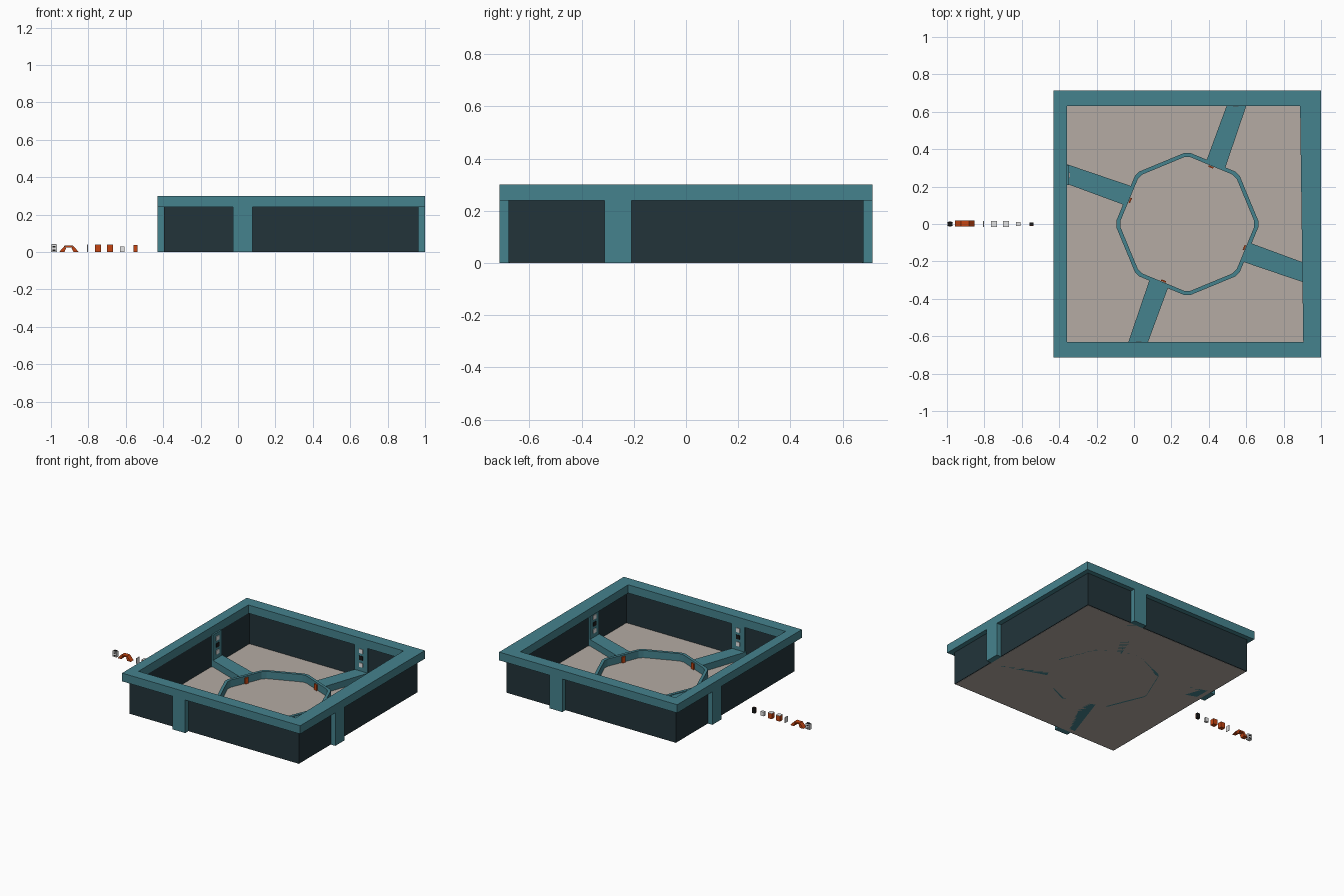
import bpy, bmesh, math
from mathutils import Matrix

if "Cube" in bpy.data.objects:
    bpy.data.objects.remove(bpy.data.objects["Cube"])

CX = 0.285  # tray centre on x


def mat(name, rgb):
    m = bpy.data.materials.new(name)
    m.diffuse_color = (*rgb, 1)
    m.use_nodes = True
    m.node_tree.nodes["Principled BSDF"].inputs["Base Color"].default_value = m.diffuse_color
    return m


TEAL = mat("teal", (0.06, 0.225, 0.27))
DARK = mat("dark_slate", (0.016, 0.034, 0.042))
BEIGE = mat("warm_grey", (0.46, 0.41, 0.37))
ORANGE = mat("orange", (0.56, 0.06, 0.006))
WHITE = mat("white", (0.92, 0.92, 0.92))
BLACK = mat("black", (0.01, 0.01, 0.01))


def finish(name, bm, material, turn=0.0, centre=(0, 0)):
    bmesh.ops.recalc_face_normals(bm, faces=bm.faces)
    bm.transform(Matrix.Translation((centre[0], centre[1], 0)) @ Matrix.Rotation(turn, 4, 'Z'))
    me = bpy.data.meshes.new(name)
    bm.to_mesh(me)
    bm.free()
    me.materials.append(material)
    ob = bpy.data.objects.new(name, me)
    bpy.context.collection.objects.link(ob)
    return ob


def prism(name, pts, z0, z1, material, **kw):
    """Vertical prism from a flat outline."""
    bm = bmesh.new()
    lo = [bm.verts.new((x, y, z0)) for x, y in pts]
    hi = [bm.verts.new((x, y, z1)) for x, y in pts]
    bm.faces.new(lo[::-1])
    bm.faces.new(hi)
    n = len(pts)
    for i in range(n):
        j = (i + 1) % n
        bm.faces.new((lo[i], lo[j], hi[j], hi[i]))
    return finish(name, bm, material, **kw)


def box(name, x0, x1, y0, y1, z0, z1, material, **kw):
    return prism(name, [(x0, y0), (x1, y0), (x1, y1), (x0, y1)], z0, z1, material, **kw)


def frame(name, outer, inner, z0, z1, material):
    """Closed band between two outlines of equal length."""
    bm = bmesh.new()
    rings = [[bm.verts.new((x, y, z)) for x, y in pts]
             for pts, z in ((outer, z0), (outer, z1), (inner, z1), (inner, z0))]
    n = len(outer)
    for k in range(4):
        a, b = rings[k], rings[(k + 1) % 4]
        for i in range(n):
            j = (i + 1) % n
            bm.faces.new((a[i], a[j], b[j], b[i]))
    return finish(name, bm, material, centre=(CX, 0))


def square(h):
    return [(-h, -h), (h, -h), (h, h), (-h, h)]


def octagon(r):
    """Octagon with slightly clipped corners."""
    return [(r * math.cos(a), r * math.sin(a))
            for k in range(8) for a in (k * math.pi / 4 - 0.045, k * math.pi / 4 + 0.045)]


# Tray: floor, walls and overhanging rim
box("tray_floor", -0.675, 0.675, -0.675, 0.675, 0.0, 0.012, BEIGE, centre=(CX, 0))
frame("tray_wall", square(0.68), square(0.645), 0.001, 0.245, DARK)
frame("tray_rim", square(0.715),
      [(-0.643, -0.63), (0.62, -0.63), (0.603, 0.63), (-0.643, 0.63)], 0.24, 0.30, TEAL)

# Central ring
frame("centre_ring", octagon(0.38), octagon(0.358), 0.0, 0.065, TEAL)

# Four arms with wall posts, sockets and ring contacts
for k in range(4):
    t = dict(turn=k * math.pi / 2, centre=(CX, 0))
    prism(f"arm_{k}", [(0.292, -0.20), (0.645, -0.32), (0.645, -0.215), (0.333, -0.10)],
          0.0, 0.06, TEAL, **t)
    box(f"wall_post_{k}", 0.632, 0.715, -0.312, -0.208, 0.0, 0.245, TEAL, **t)
    for i, (z, m) in enumerate(((0.09, WHITE), (0.14, BLACK), (0.19, WHITE))):
        box(f"socket_{k}_{i}", 0.628, 0.634, -0.275, -0.245, z, z + 0.03, m, **t)
    box(f"ring_contact_{k}", 0.326, 0.334, -0.014, 0.014, 0.012, 0.055, ORANGE,
        turn=k * math.pi / 2 - math.pi / 8, centre=(CX, 0))

# Row of loose small parts on the left
W = 0.016
box("end_block", -1.0, -0.967, -W * 0.7, W * 0.7, 0.0, 0.04, WHITE)
for i, z in enumerate((0.006, 0.024)):
    box(f"end_block_slot_{i}", -0.992, -0.975, -W * 0.8, W * 0.8, z, z + 0.008, BLACK)
box("end_block_cap", -0.995, -0.972, -W * 0.6, W * 0.6, 0.039, 0.042, BLACK)


# Small bridge with sloping orange legs and a white hump
def ridge(name, pts, material):
    bm = bmesh.new()
    a = [bm.verts.new((x, -0.014, z)) for x, z in pts]
    b = [bm.verts.new((x, 0.02, z)) for x, z in pts]
    bm.faces.new(a)
    bm.faces.new(b[::-1])
    for i in range(len(pts)):
        j = (i + 1) % len(pts)
        bm.faces.new((a[i], a[j], b[j], b[i]))
    return finish(name, bm, material)


for s, side in ((-1, "left"), (1, "right")):
    ridge(f"bridge_leg_{side}", [(-0.904 + s * d, z) for d, z in
                                 ((0.052, 0), (0.022, 0.034), (0.015, 0.02), (0.024, 0))], ORANGE)
ridge("bridge_top", [(-0.926, 0.034), (-0.882, 0.034), (-0.889, 0.024), (-0.919, 0.024)], ORANGE)

box("thin_tab", -0.806, -0.802, -W, W, 0.0, 0.04, WHITE)
for i, x in enumerate((-0.765, -0.70)):
    box(f"orange_block_{i}", x, x + 0.032, -W, W, 0.0, 0.038, ORANGE)
    box(f"orange_block_cap_{i}", x, x + 0.032, -W, W, 0.038, 0.041, WHITE)
box("white_block", -0.632, -0.606, -W * 0.6, W * 0.6, 0.0, 0.03, WHITE)
box("last_block", -0.558, -0.536, -W * 0.5, W * 0.5, 0.0, 0.038, BLACK)
box("last_block_front", -0.558, -0.536, -W * 0.5 - 0.003, -W * 0.5, 0.0, 0.038, ORANGE)
